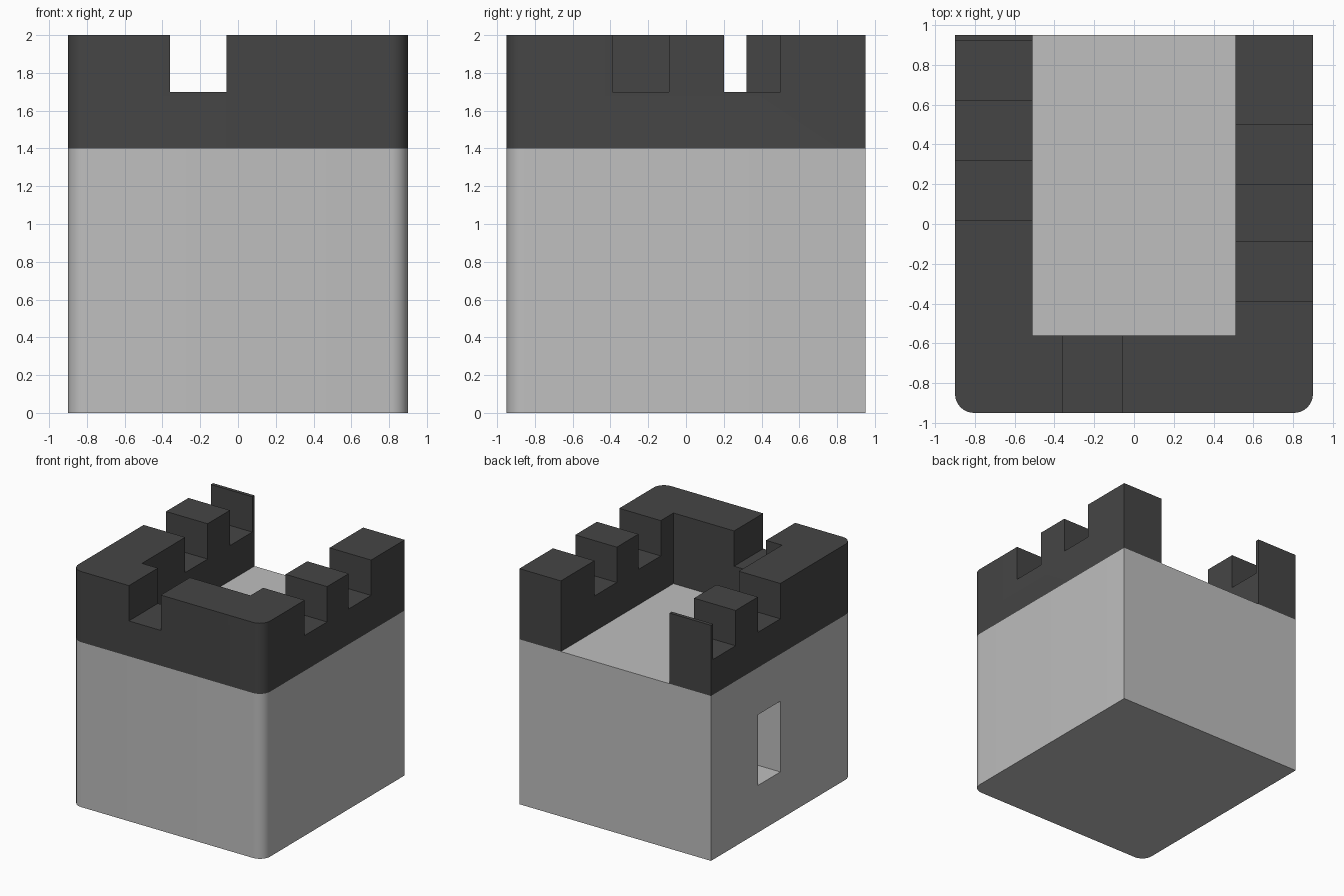
import bpy
import bmesh
from math import cos, sin, pi, radians

cube = bpy.data.objects.get("Cube")
if cube:
    bpy.data.objects.remove(cube, do_unlink=True)

HALF_X, HALF_Y, WALL, ROUND = 0.9, 0.95, 0.39, 0.095
FLOOR, NOTCH, TOP = 1.4, 1.7, 2.0


def material(name, grey):
    mat = bpy.data.materials.new(name)
    mat.use_nodes = True
    colour = (grey, grey, grey, 1)
    mat.diffuse_color = colour
    mat.node_tree.nodes["Principled BSDF"].inputs["Base Color"].default_value = colour
    return mat


def prism(name, outline, low, high, mat=None):
    """Extrude a flat outline from one height to another."""
    bm = bmesh.new()
    face = bm.faces.new([bm.verts.new((x, y, low)) for x, y in outline])
    result = bmesh.ops.extrude_face_region(bm, geom=[face])
    for item in result["geom"]:
        if isinstance(item, bmesh.types.BMVert):
            item.co.z = high
    bmesh.ops.recalc_face_normals(bm, faces=bm.faces)
    mesh = bpy.data.meshes.new(name)
    bm.to_mesh(mesh)
    bm.free()
    obj = bpy.data.objects.new(name, mesh)
    bpy.context.collection.objects.link(obj)
    if mat:
        mesh.materials.append(mat)
    return obj


def cut_box(target, x, y, z):
    """Cut a box, given by its ranges, out of the target."""
    outline = [(x[0], y[0]), (x[1], y[0]), (x[1], y[1]), (x[0], y[1])]
    cutter = prism("cutter", outline, *z)
    cutter.hide_render = True
    mod = target.modifiers.new("cut", "BOOLEAN")
    mod.operation = "DIFFERENCE"
    mod.solver = "EXACT"
    mod.object = cutter
    bpy.context.view_layer.objects.active = target
    bpy.ops.object.modifier_apply(modifier=mod.name)
    bpy.data.objects.remove(cutter, do_unlink=True)


def corner(cx, start):
    cy = -HALF_Y + ROUND
    angles = [start + pi / 2 * i / 8 for i in range(9)]
    return [(cx + ROUND * cos(a), cy + ROUND * sin(a)) for a in angles]


stone = material("light stone", 0.52)
dark_stone = material("dark stone", 0.06)

# Footprint: square at the back, rounded at the two front corners
outside = ([(-HALF_X, HALF_Y)] + corner(-HALF_X + ROUND, pi)
           + corner(HALF_X - ROUND, 1.5 * pi) + [(HALF_X, HALF_Y)])
inner_x, inner_y = HALF_X - WALL, -HALF_Y + WALL
inside = [(inner_x, HALF_Y), (inner_x, inner_y),
          (-inner_x, inner_y), (-inner_x, HALF_Y)]

# Tower block with one window recess in its right side
tower = prism("tower_block", outside, 0, FLOOR, stone)
cut_box(tower, (-1, -inner_x), (0.02, 0.32), (0.4, 1.0))

# Parapet on three sides, open at the back
parapet = prism("parapet", outside + inside, FLOOR, TOP, dark_stone)
gap = 0.3
for start in (0.02, 0.62):
    cut_box(parapet, (-1, -0.4), (start, start + gap), (NOTCH, TOP + 0.1))
for start in (-0.39, 0.2):
    cut_box(parapet, (0.4, 1), (start, start + gap), (NOTCH, TOP + 0.1))
cut_box(parapet, (-0.36, -0.06), (-1.1, -0.5), (NOTCH, TOP + 0.1))

# Smooth the rounded corners, keep the rest crisp
for obj in (tower, parapet):
    bpy.ops.object.select_all(action="DESELECT")
    obj.select_set(True)
    bpy.context.view_layer.objects.active = obj
    bpy.ops.object.shade_smooth_by_angle(angle=radians(30))
